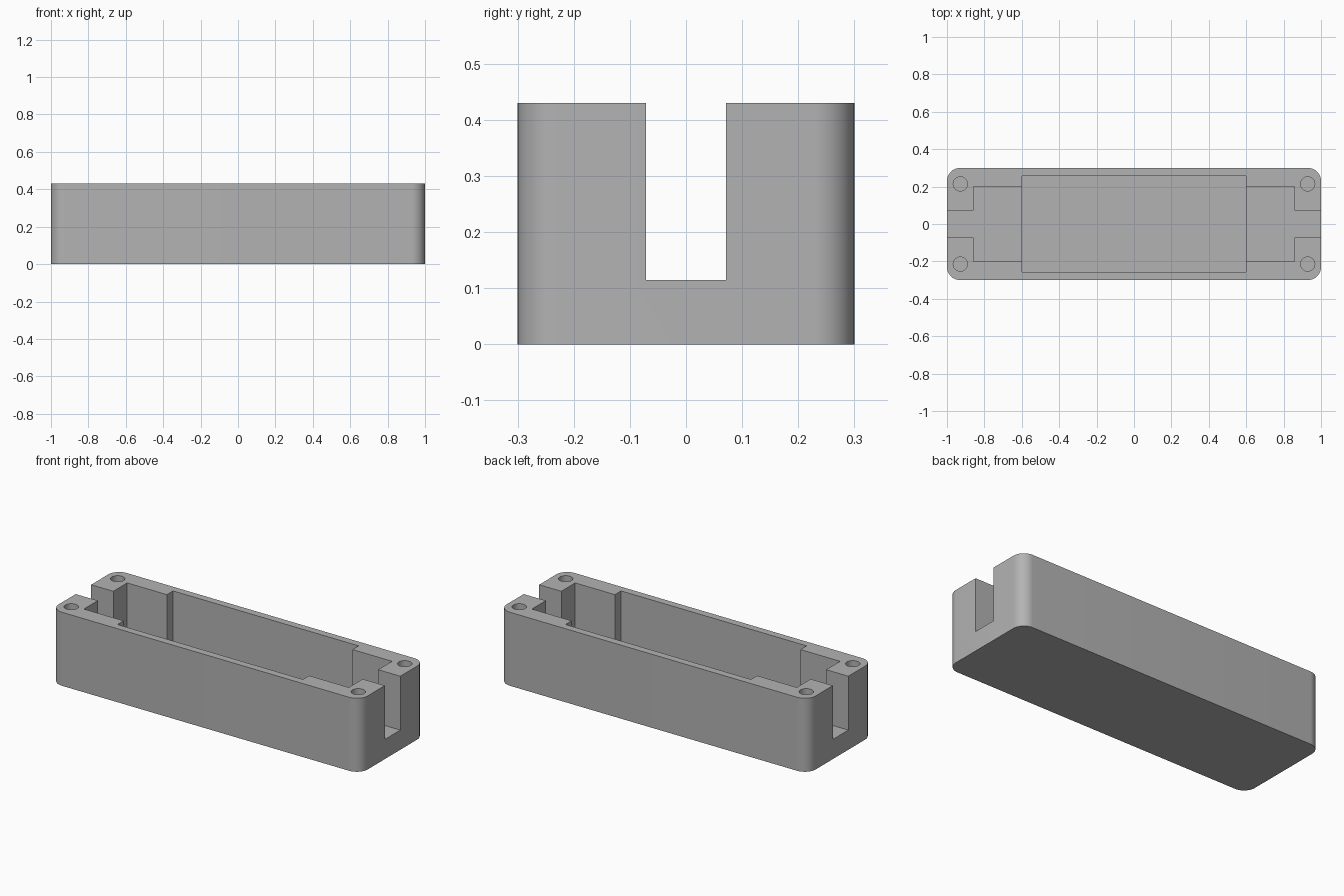
import bpy, bmesh, math

if "Cube" in bpy.data.objects:
    bpy.data.objects.remove(bpy.data.objects["Cube"])

HEIGHT = 0.43
TOP = HEIGHT + 0.1      # cutters poke out above the rim


def prism(name, outline, z0, z1):
    """Extrude a counter-clockwise XY outline from z0 to z1."""
    bm = bmesh.new()
    face = bm.faces.new([bm.verts.new((x, y, z0)) for x, y in outline])
    ext = bmesh.ops.extrude_face_region(bm, geom=[face])
    for v in ext["geom"]:
        if isinstance(v, bmesh.types.BMVert):
            v.co.z = z1
    bmesh.ops.recalc_face_normals(bm, faces=bm.faces)
    mesh = bpy.data.meshes.new(name)
    bm.to_mesh(mesh)
    bm.free()
    obj = bpy.data.objects.new(name, mesh)
    bpy.context.collection.objects.link(obj)
    return obj


def arc(cx, cy, r, start, sweep, n):
    return [(cx + r * math.cos(start + sweep * i / n),
             cy + r * math.sin(start + sweep * i / n)) for i in range(n + 1)]


def rect(hx, hy):
    return [(-hx, -hy), (hx, -hy), (hx, hy), (-hx, hy)]


# Rounded outer block
R = 0.071
outline = []
for k, (sx, sy) in enumerate([(1, 1), (-1, 1), (-1, -1), (1, -1)]):
    outline += arc(sx * (1 - R), sy * (0.3 - R), R, k * math.pi / 2, math.pi / 2, 12)
body = prism("enclosure_base", outline, 0, HEIGHT)

# End pockets and cable slots share one stepped outline
half = [(1.1, 0.0715), (0.857, 0.0715), (0.857, 0.2)]
step = half + [(-x, y) for x, y in reversed(half)]
step += [(-x, -y) for x, y in step]
cutters = [prism("pocket_and_slot_cutter", step, 0.115, TOP)]

# Deeper main cavity
cutters.append(prism("main_cavity_cutter", rect(0.6, 0.257), 0.043, TOP))

# Corner screw holes
for sx in (-1, 1):
    for sy in (-1, 1):
        ring = arc(sx * 0.9286, sy * 0.2145, 0.038, 0, 2 * math.pi, 32)[:-1]
        cutters.append(prism("screw_hole_cutter", ring, 0.13, TOP))

# Cut the block, then discard the cutters
bpy.context.view_layer.objects.active = body
body.select_set(True)
for c in cutters:
    c.hide_render = True
    mod = body.modifiers.new("cut", "BOOLEAN")
    mod.operation = "DIFFERENCE"
    mod.solver = "EXACT"
    mod.object = c
    bpy.ops.object.modifier_apply(modifier=mod.name)
    bpy.data.objects.remove(c)

# Single grey plastic
grey = bpy.data.materials.new("grey_plastic")
grey.diffuse_color = (0.45, 0.45, 0.45, 1)
grey.use_nodes = True
grey.node_tree.nodes["Principled BSDF"].inputs["Base Color"].default_value = grey.diffuse_color
body.data.materials.clear()
body.data.materials.append(grey)
bpy.ops.object.shade_smooth_by_angle(angle=math.radians(30))
